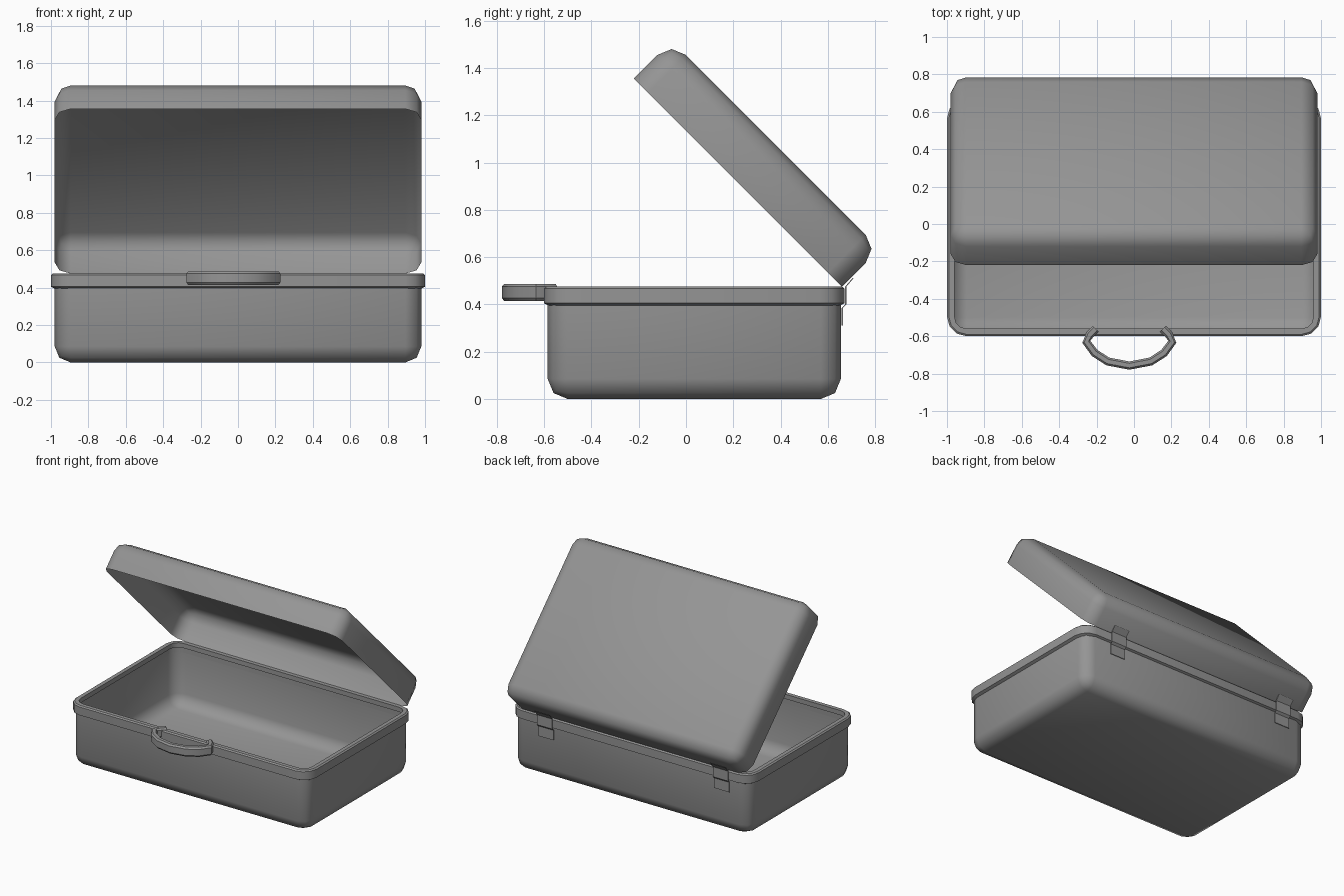
import bpy, bmesh, math
from mathutils import Matrix, Vector

if "Cube" in bpy.data.objects:
    bpy.data.objects.remove(bpy.data.objects["Cube"])

grey = bpy.data.materials.new("mid_grey")
grey.use_nodes = True
colour = (0.3, 0.3, 0.3, 1)
grey.diffuse_color = colour
grey.node_tree.nodes["Principled BSDF"].inputs["Base Color"].default_value = colour

MID_Y = 0.035          # centre of the box, front to back
HINGE = Vector((0, 0.66, 0.475))


def finish(name, bm, angle, recalc=True):
    if recalc:
        bmesh.ops.recalc_face_normals(bm, faces=bm.faces)
    mesh = bpy.data.meshes.new(name)
    bm.to_mesh(mesh)
    bm.free()
    mesh.materials.append(grey)
    obj = bpy.data.objects.new(name, mesh)
    bpy.context.collection.objects.link(obj)
    bpy.ops.object.select_all(action='DESELECT')
    obj.select_set(True)
    bpy.context.view_layer.objects.active = obj
    bpy.ops.object.shade_smooth_by_angle(angle=math.radians(angle))
    return obj


def open_tray(size, radius):
    """Box standing on z = 0, open at the top, with rounded edges."""
    bm = bmesh.new()
    bmesh.ops.create_cube(bm, size=1)
    bmesh.ops.translate(bm, verts=bm.verts, vec=(0, 0, 0.5))
    bmesh.ops.scale(bm, verts=bm.verts, vec=size)
    top = [f for f in bm.faces if f.normal.z > 0.5]
    bmesh.ops.delete(bm, geom=top, context='FACES_ONLY')
    edges = [e for e in bm.edges if not e.is_boundary]
    bmesh.ops.bevel(bm, geom=edges, offset=radius, segments=2,
                    profile=0.5, affect='EDGES')
    return bm


def bridge(bm, loops, closed_loops, closed_chain):
    """Skin consecutive rows of vertices with quads."""
    pairs = list(zip(loops, loops[1:]))
    if closed_chain:
        pairs.append((loops[-1], loops[0]))
    for a, b in pairs:
        n = len(a)
        for i in range(n if closed_loops else n - 1):
            j = (i + 1) % n
            bm.faces.new((a[i], a[j], b[j], b[i]))


def rounded_outline(bm, hx, hy, radius, z, steps=3):
    verts = []
    for q, (sx, sy) in enumerate(((1, 1), (-1, 1), (-1, -1), (1, -1))):
        for k in range(steps + 1):
            a = math.pi / 2 * (q + k / steps)
            verts.append(bm.verts.new((sx * (hx - radius) + radius * math.cos(a),
                                       MID_Y + sy * (hy - radius) + radius * math.sin(a), z)))
    return verts


# Lower box
bm = open_tray((1.96, 1.24, 0.45), 0.085)
bmesh.ops.translate(bm, verts=bm.verts, vec=(0, MID_Y, 0))
finish("lower_box", bm, 60)

# Rim around the opening
bm = bmesh.new()
section = ((0.02, 0.395), (0.0, 0.405), (0.0, 0.467), (0.01, 0.475),
           (0.04, 0.475), (0.04, 0.44), (0.02, 0.44))
rings = [rounded_outline(bm, 1.0 - d, 0.635 - d, 0.105 - d, z) for d, z in section]
bridge(bm, rings, True, True)
finish("box_rim", bm, 35)

# Lid, turned upside down onto the hinge line and swung open
bm = open_tray((1.96, 1.245, 0.226), 0.085)
place = (Matrix.Translation(HINGE) @ Matrix.Rotation(math.radians(-45), 4, 'X')
         @ Matrix.Translation((0, -0.6225, 0)) @ Matrix.Diagonal((1, 1, -1, 1))
         @ Matrix.Translation((0, 0, -0.226)))
place = place @ Matrix.Translation((0, 0, 0))
bmesh.ops.transform(bm, matrix=Matrix.Translation((0, 0, 0)) @ place, verts=bm.verts)
finish("lid", bm, 60)

# Carrying handle: chamfered bar swept along a bow
half = ((0.18, -0.56), (0.21, -0.59), (0.23, -0.63), (0.185, -0.69), (0.115, -0.735))
path = ([Vector((-x, y)) for x, y in half] + [Vector((0, -0.757))]
        + [Vector(p) for p in reversed(half)])
bar = ((-0.022, -0.024), (-0.012, -0.036), (0.012, -0.036), (0.022, -0.024),
       (0.022, 0.024), (0.012, 0.036), (-0.012, 0.036), (-0.022, 0.024))
bm = bmesh.new()
rows = []
for i, p in enumerate(path):
    along = (path[min(i + 1, len(path) - 1)] - path[max(i - 1, 0)]).normalized()
    side = Vector((-along.y, along.x))
    rows.append([bm.verts.new((p.x - 0.025 + side.x * u, p.y + side.y * u, 0.451 + w))
                 for u, w in bar])
bridge(bm, rows, True, False)
bm.faces.new(rows[0])
bm.faces.new(rows[-1])
finish("carrying_handle", bm, 25)

# Hinge straps bent over the rim and onto the lid
strap = ((0.658, 0.31), (0.658, 0.385), (0.673, 0.4), (0.673, 0.475), (0.705, 0.512))
for name, cx in (("left_hinge", 0.70), ("right_hinge", -0.76)):
    bm = bmesh.new()
    rows = []
    for y, z in strap:
        rows.append([bm.verts.new((cx + dx, y + dy, z))
                     for dx, dy in ((-0.063, 0), (0.063, 0), (0.063, 0.005), (-0.063, 0.005))])
    bridge(bm, rows, True, False)
    bm.faces.new(rows[0])
    bm.faces.new(rows[-1])
    finish(name, bm, 25)
